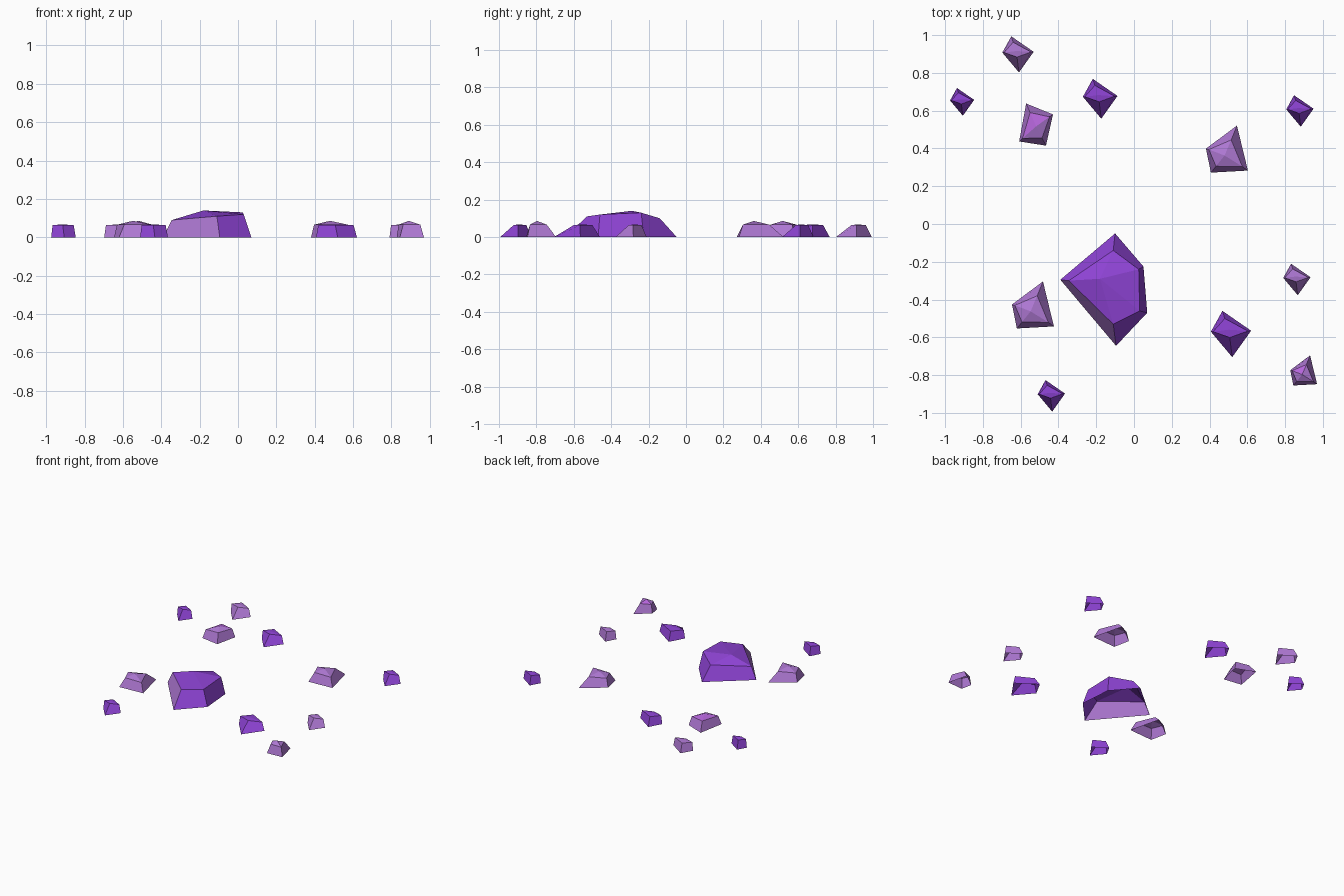
import bpy
from mathutils import Vector

if "Cube" in bpy.data.objects:
    bpy.data.objects.remove(bpy.data.objects["Cube"])


def material(name, rgb):
    m = bpy.data.materials.new(name)
    m.diffuse_color = (*rgb, 1)
    m.use_nodes = True
    m.node_tree.nodes["Principled BSDF"].inputs["Base Color"].default_value = m.diffuse_color
    return m


PURPLE = material("deep purple", (0.27, 0.056, 0.66))
LILAC = material("dusty lilac", (0.43, 0.19, 0.66))
ORCHID = material("bright orchid", (0.46, 0.13, 0.70))


def shell(name, base, ring, apex, mats, rule=lambda side, i: 0):
    """Faceted shard, open underneath: sloped walls, then a fan up to the apex.
    Corners run clockwise seen from above."""
    n = len(base)
    verts = [(x, y, 0) for x, y in base] + [tuple(v) for v in ring] + [tuple(apex)]
    faces, slots = [], []
    for i in range(n):
        j = (i + 1) % n
        faces += [(j, i, n + i, n + j), (n + j, n + i, 2 * n)]
        slots += [rule(True, i), rule(False, i)]
    me = bpy.data.meshes.new(name)
    me.from_pydata(verts, [], faces)
    for m in mats:
        me.materials.append(m)
    for p, s in zip(me.polygons, slots):
        p.material_index = s
    ob = bpy.data.objects.new(name, me)
    bpy.context.collection.objects.link(ob)
    return ob


def shard(name, corners, insets, z_ring, z_apex, mats, rule=lambda side, i: 0):
    """Small shard: every base corner moves towards the middle to make the rim."""
    pts = [Vector(c) for c in corners]
    mid = sum(pts, Vector((0, 0))) / len(pts)
    ring = [(*p.lerp(mid, t), z_ring) for p, t in zip(pts, insets)]
    top = sum((Vector(r) for r in ring), Vector()) / len(ring)
    shell(name, corners, ring, (top.x, top.y, z_apex), mats, rule)


def place(outline, x, y, s):
    return [(x + px * s, y + py * s) for px, py in outline]


# Large central crystal, with one lilac wall on the front left (last wall)
shell("large_crystal",
      [(-0.39, -0.295), (-0.10, -0.05), (0.05, -0.225), (0.07, -0.47), (-0.095, -0.645)],
      [(-0.345, -0.30, 0.09), (-0.11, -0.14, 0.10), (0.025, -0.24, 0.13),
       (0.03, -0.46, 0.12), (-0.11, -0.53, 0.11)],
      (-0.18, -0.29, 0.14), [PURPLE, LILAC],
      lambda side, i: 1 if side and i == 4 else 0)

# Kite shaped shards: back, right, front and left corners around the middle
KITE = [(-0.042, 0.12), (0.11, 0.015), (0.01, -0.125), (-0.103, 0.01)]
KITE_SHARDS = [
    (-0.912, 0.648, 0.60, PURPLE), (-0.182, 0.665, 0.86, PURPLE),
    (0.876, 0.60, 0.68, PURPLE), (0.51, -0.58, 1.0, PURPLE),
    (-0.44, -0.908, 0.68, PURPLE), (-0.617, 0.90, 0.78, LILAC),
    (0.86, -0.292, 0.68, LILAC),
]
for k, (x, y, s, mat) in enumerate(KITE_SHARDS):
    shard(f"kite_shard_{k + 1}", place(KITE, x, y, s), (0.35, 0.15, 0.8, 0.12),
          0.063, 0.068, [mat])

# Wedge shaped shards with a long back tip
WEDGE = [(0.055, 0.135), (0.113, -0.103), (-0.083, -0.114), (-0.109, 0.013)]
for k, (x, y, s) in enumerate([(0.49, 0.386, 1.0), (-0.537, -0.439, 1.0),
                               (0.897, -0.782, 0.64)]):
    small = s < 1
    shard(f"wedge_shard_{k + 1}", place(WEDGE, x, y, s), (0.5, 0.25, 0.35, 0.15),
          0.066, 0.086, [LILAC, ORCHID],
          lambda side, i: 1 if small and not side and i == 3 else 0)

# Blocky shard at the back left with a brighter crown
shard("block_shard", [(-0.571, 0.638), (-0.429, 0.58), (-0.466, 0.415), (-0.608, 0.437)],
      (0.4, 0.2, 0.4, 0.2), 0.066, 0.086, [LILAC, ORCHID],
      lambda side, i: 1 if not side and i in (0, 3) else 0)
